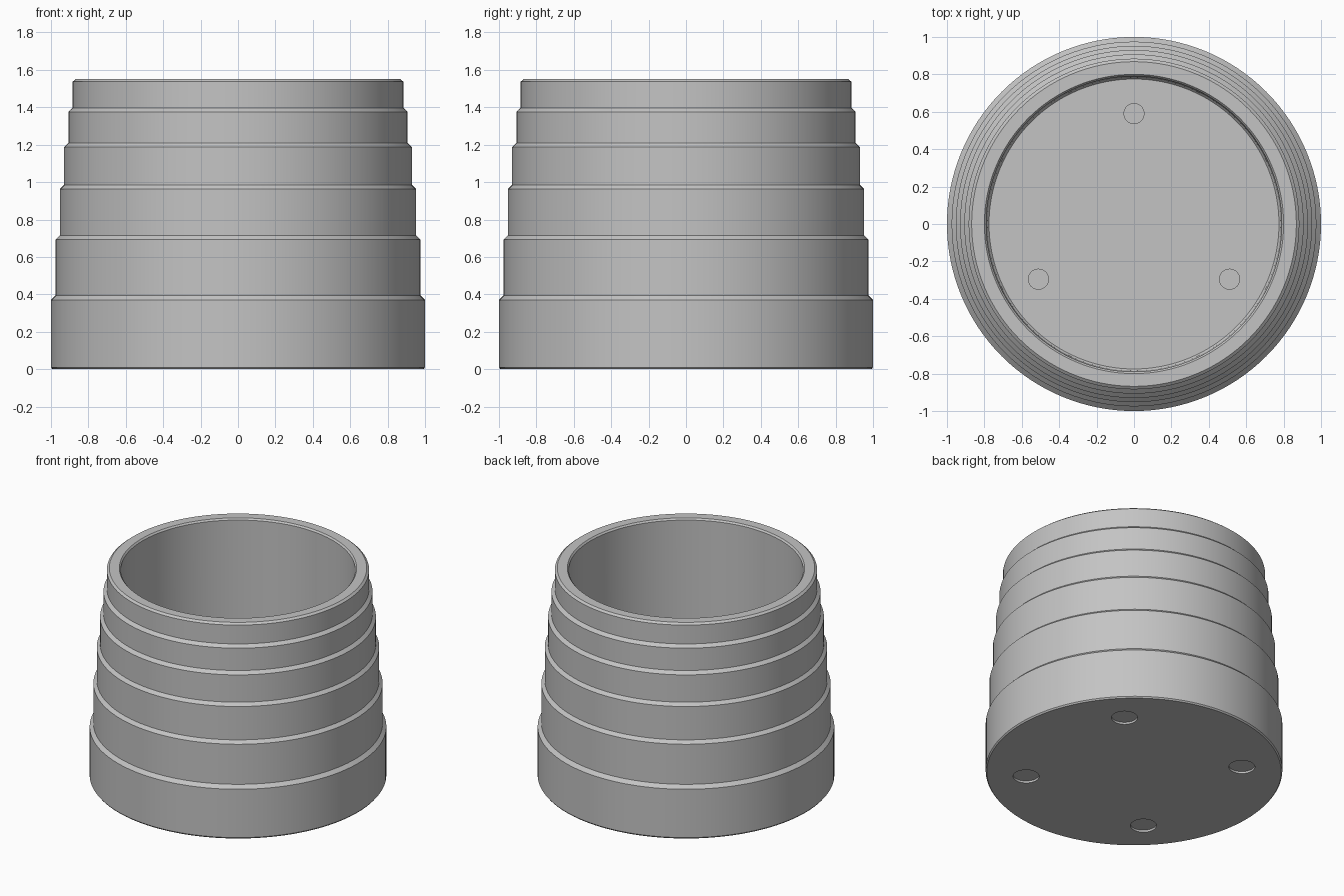
import bpy
import bmesh
from math import cos, sin, pi, radians
from mathutils import Vector

cube = bpy.data.objects.get("Cube")
if cube:
    bpy.data.objects.remove(cube, do_unlink=True)

grey = bpy.data.materials.new("plain grey")
grey.use_nodes = True
grey.diffuse_color = (0.55, 0.55, 0.55, 1)
grey.node_tree.nodes["Principled BSDF"].inputs["Base Color"].default_value = grey.diffuse_color

FLOOR = 0.08
TOP = 1.55


def lathe(name, profile, segments=128):
    """Spin an (r, z) profile that starts and ends on the z axis."""
    bm = bmesh.new()
    verts = [bm.verts.new((r, 0, z)) for r, z in profile]
    edges = [bm.edges.new(pair) for pair in zip(verts, verts[1:])]
    bmesh.ops.spin(bm, geom=verts + edges, cent=(0, 0, 0), axis=(0, 0, 1),
                   angle=2 * pi, steps=segments, use_duplicate=False)
    bmesh.ops.remove_doubles(bm, verts=bm.verts, dist=0.0001)
    bmesh.ops.recalc_face_normals(bm, faces=bm.faces)
    mesh = bpy.data.meshes.new(name)
    bm.to_mesh(mesh)
    bm.free()
    obj = bpy.data.objects.new(name, mesh)
    bpy.context.collection.objects.link(obj)
    mesh.materials.append(grey)
    return obj


def disc(name, radius, low, high, ring, angle):
    """Short upright cylinder placed on a ring around the axis."""
    obj = lathe(name, [(0, low), (radius, low), (radius, high), (0, high)], 48)
    obj.location = Vector((ring * cos(angle), ring * sin(angle), 0))
    return obj


def activate(obj):
    bpy.ops.object.select_all(action="DESELECT")
    obj.select_set(True)
    bpy.context.view_layer.objects.active = obj


def smooth(obj):
    activate(obj)
    bpy.ops.object.shade_smooth_by_angle(angle=radians(25))


# Outer wall: stacked tiers, each ending in a chamfer to the next
tiers = [(1.0, 0.37, 0.395), (0.975, 0.693, 0.715), (0.952, 0.963, 0.985),
         (0.93, 1.188, 1.21), (0.907, 1.376, 1.397), (0.884, 1.537, TOP)]
profile = [(0, 0), (0.992, 0), (1.0, 0.01)]
for i, (radius, chamfer_low, chamfer_high) in enumerate(tiers):
    next_radius = tiers[i + 1][0] if i + 1 < len(tiers) else 0.868
    profile += [(radius, chamfer_low), (next_radius, chamfer_high)]

# Flat rim, chamfered lip, slightly tapered inside and floor
profile += [(0.80, TOP), (0.79, TOP - 0.012), (0.785, FLOOR + 0.012),
            (0.775, FLOOR), (0, FLOOR)]
pot = lathe("pot_body", profile)

# Shallow round recesses for feet in the underside
for i in range(4):
    cutter = disc("foot_recess_cutter", 0.088, -0.1, 0.015, 0.73, pi / 4 + i * pi / 2)
    cutter.hide_render = True
    activate(pot)
    cut = pot.modifiers.new("foot_recess", "BOOLEAN")
    cut.operation = "DIFFERENCE"
    cut.solver = "EXACT"
    cut.object = cutter
    bpy.context.view_layer.update()
    bpy.ops.object.modifier_apply(modifier=cut.name)
    bpy.data.objects.remove(cutter, do_unlink=True)
smooth(pot)

# Three round pads standing on the inside floor
for i in range(3):
    smooth(disc(f"floor_pad_{i + 1}", 0.056, FLOOR - 0.01, FLOOR + 0.05,
                0.59, pi / 2 + i * 2 * pi / 3))
